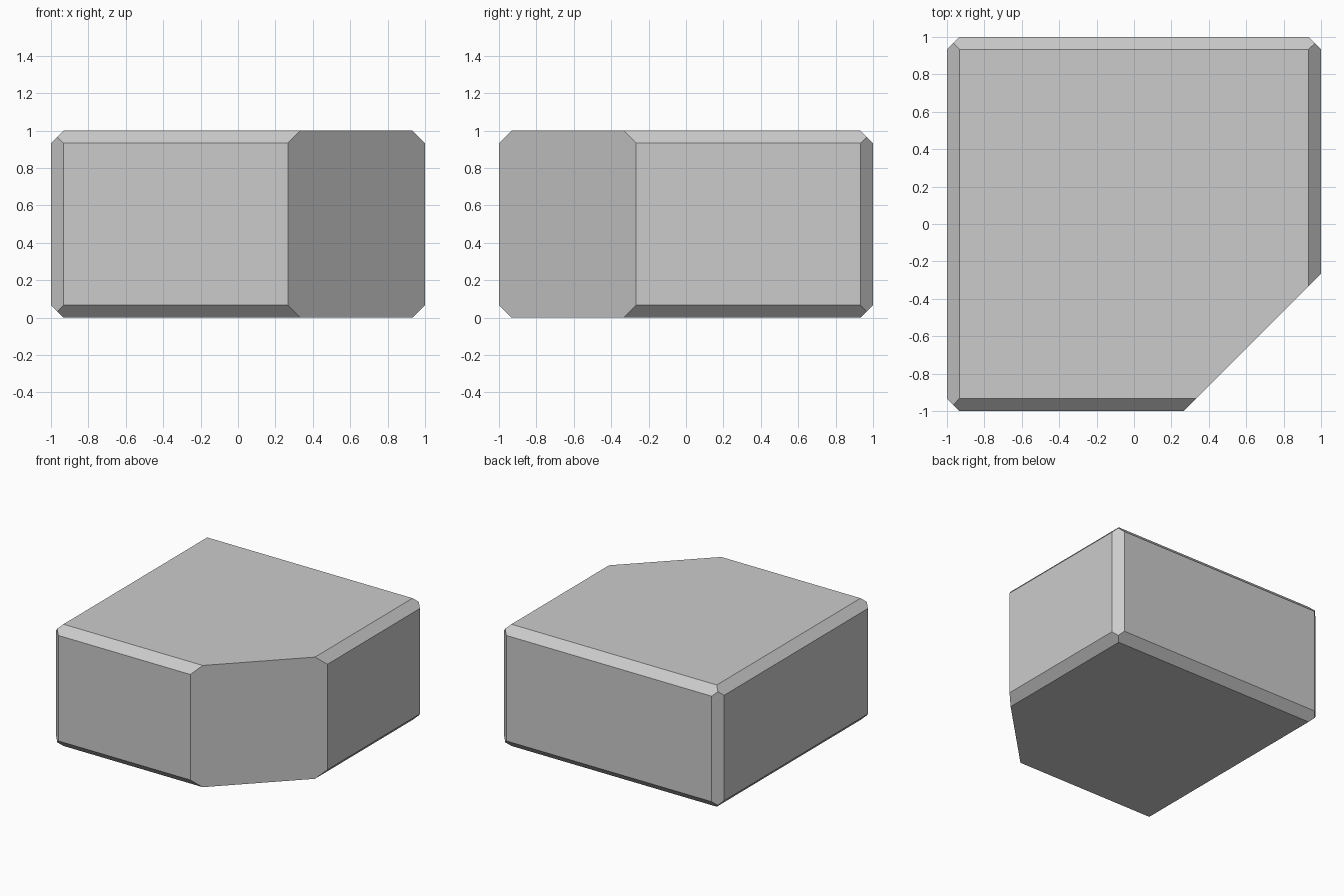
import bpy, bmesh
from itertools import product
from mathutils import Vector

if "Cube" in bpy.data.objects:
    bpy.data.objects.remove(bpy.data.objects["Cube"])

HALF = Vector((1.0, 1.0, 0.5))
CHAMFER = 1 / 15


def slice_off(bm, point, normal):
    """Cut away everything beyond a plane and cap the opening."""
    geom = bm.verts[:] + bm.edges[:] + bm.faces[:]
    cut = bmesh.ops.bisect_plane(bm, geom=geom, dist=1e-6, plane_co=point,
                                 plane_no=normal, clear_outer=True)
    edges = [e for e in cut["geom_cut"] if isinstance(e, bmesh.types.BMEdge)]
    bmesh.ops.contextual_create(bm, geom=edges)


# Square block
bm = bmesh.new()
bmesh.ops.create_cube(bm, size=1)
bmesh.ops.scale(bm, vec=HALF * 2, verts=bm.verts)

# Flat 45 degree chamfer along all twelve edges
for a, b in ((0, 1), (0, 2), (1, 2)):
    for sa, sb in product((-1, 1), repeat=2):
        normal, point = Vector(), Vector()
        normal[a], normal[b] = sa, sb
        point[a], point[b] = sa * HALF[a], sb * (HALF[b] - CHAMFER)
        slice_off(bm, point, normal)

# Large diagonal cut on the front right corner
slice_off(bm, Vector((4 / 15, -1, 0)), Vector((1, -1, 0)))

bmesh.ops.recalc_face_normals(bm, faces=bm.faces)
bmesh.ops.translate(bm, vec=(0, 0, HALF.z), verts=bm.verts)
mesh = bpy.data.meshes.new("chamfered_corner_block")
bm.to_mesh(mesh)
bm.free()
block = bpy.data.objects.new("chamfered_corner_block", mesh)
bpy.context.collection.objects.link(block)
